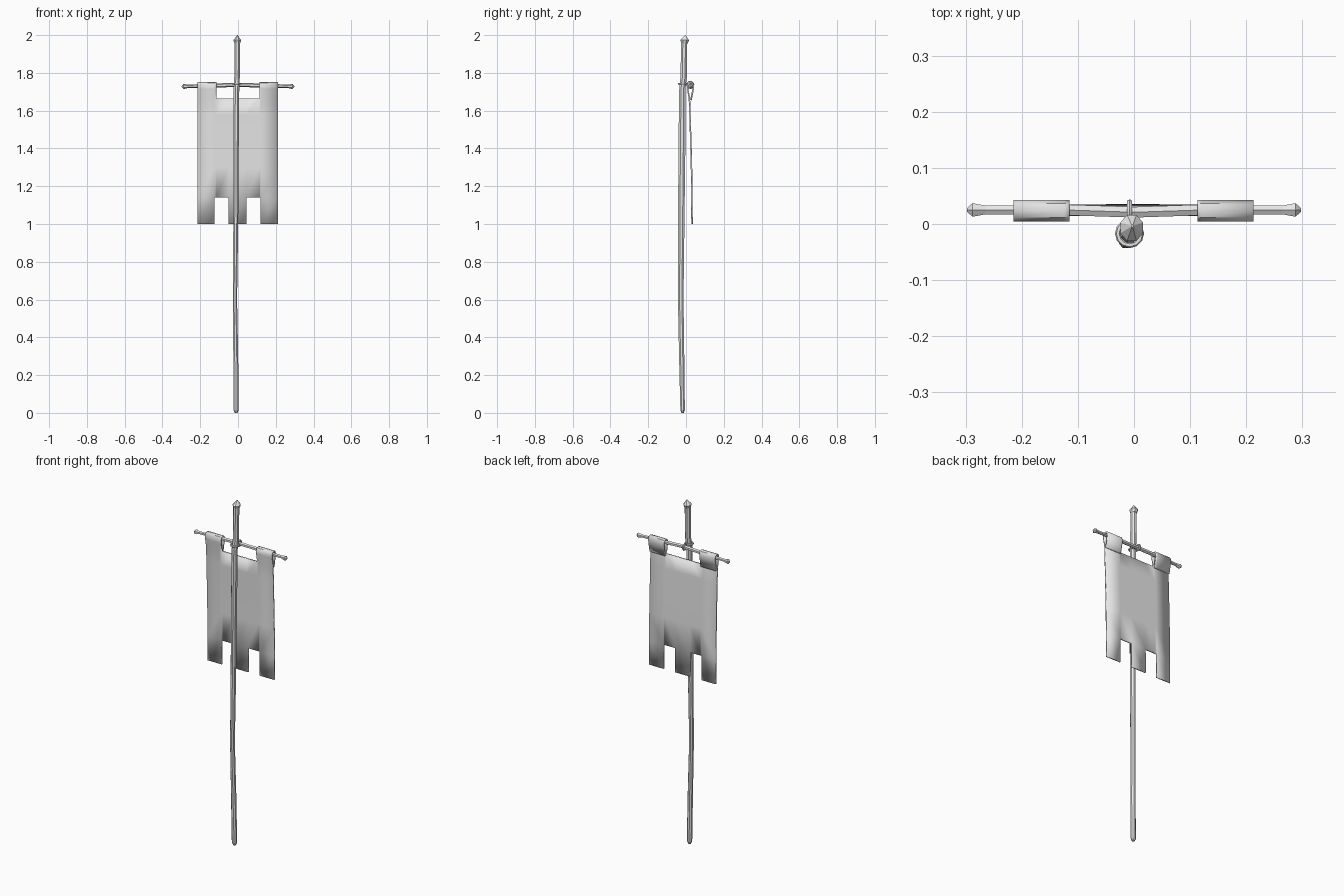
import bpy, bmesh, math
from mathutils import Vector

cube = bpy.data.objects.get("Cube")
if cube:
    bpy.data.objects.remove(cube)

grey = bpy.data.materials.new("plain_grey")
grey.use_nodes = True
COLOUR = (0.8, 0.8, 0.8, 1)
grey.diffuse_color = COLOUR
grey.node_tree.nodes["Principled BSDF"].inputs["Base Color"].default_value = COLOUR


def finish(name, bm):
    bmesh.ops.recalc_face_normals(bm, faces=bm.faces)
    mesh = bpy.data.meshes.new(name)
    bm.to_mesh(mesh)
    bm.free()
    mesh.materials.append(grey)
    obj = bpy.data.objects.new(name, mesh)
    bpy.context.scene.collection.objects.link(obj)
    return obj


def rod(name, stations, axis, sides):
    """Faceted rod through (centre, radius a, radius b) stations."""
    u, v = (Vector((1, 0, 0)), Vector((0, 1, 0))) if axis == "z" else (Vector((0, 1, 0)), Vector((0, 0, 1)))
    bm = bmesh.new()
    rings = []
    for centre, ra, rb in stations:
        angles = [2 * math.pi * (i + 0.5) / sides for i in range(sides)]
        rings.append([bm.verts.new(Vector(centre) + u * ra * math.cos(a) + v * rb * math.sin(a)) for a in angles])
    for low, high in zip(rings, rings[1:]):
        for i in range(sides):
            j = (i + 1) % sides
            bm.faces.new((low[i], low[j], high[j], high[i]))
    bm.faces.new(rings[0])
    bm.faces.new(rings[-1])
    return finish(name, bm)


def smooth(obj, angle):
    bpy.ops.object.select_all(action="DESELECT")
    obj.select_set(True)
    bpy.context.view_layer.objects.active = obj
    bpy.ops.object.shade_smooth_by_angle(angle=math.radians(angle))


# Slightly crooked wooden pole
rod("pole", [
    ((-0.01, -0.018, 0.0), 0.008, 0.007),
    ((-0.01, -0.018, 0.015), 0.015, 0.013),
    ((-0.012, -0.023, 0.3), 0.014, 0.015),
    ((-0.016, -0.028, 0.6), 0.012, 0.016),
    ((-0.012, -0.025, 1.0), 0.014, 0.018),
    ((-0.010, -0.022, 1.4), 0.015, 0.02),
    ((-0.008, -0.019, 1.72), 0.016, 0.018),
    ((-0.005, -0.012, 1.78), 0.016, 0.018),
    ((-0.004, -0.010, 1.96), 0.016, 0.018),
], "z", 8)

# Pointed cap of the pole
rod("pole_tip", [
    ((-0.004, -0.008, 1.955), 0.016, 0.018),
    ((-0.004, -0.007, 1.973), 0.022, 0.025),
    ((-0.003, -0.004, 2.0), 0.002, 0.002),
], "z", 8)

# Crossbar with flared ends
half = [(0.298, 0.003, 1.728), (0.288, 0.014, 1.728), (0.265, 0.009, 1.729), (0.12, 0.011, 1.733)]
stations = [((-x, 0.025, z), r, r) for x, r, z in half]
stations += [((0, 0.021, 1.737), 0.011, 0.011)]
stations += [((x, 0.025, z), r, r) for x, r, z in reversed(half)]
rod("crossbar", stations, "x", 6)

# Lashing: one loop around the pole, one around the crossbar
for name, place, turn, radius in [
    ("pole_lashing", (-0.008, -0.017, 1.742), 0, 0.021),
    ("bar_lashing", (-0.008, 0.023, 1.737), math.pi / 2, 0.016),
]:
    bpy.ops.mesh.primitive_torus_add(major_segments=12, minor_segments=6, major_radius=radius,
                                     minor_radius=0.005, location=place, rotation=(0, turn, 0))
    loop = bpy.context.object
    loop.name = name
    loop.data.materials.append(grey)
    smooth(loop, 40)

# Banner: a sheet with notched hem and two tabs wrapped over the bar
columns = [-0.215, -0.125, -0.115, -0.05, 0.045, 0.113, 0.12, 0.213]
path = [(0.032, 1.0), (0.031, 1.14), (0.029, 1.3), (0.025, 1.45), (0.021, 1.58), (0.018, 1.665),
        (0.009, 1.715), (0.008, 1.733), (0.014, 1.744), (0.024, 1.747), (0.034, 1.744),
        (0.039, 1.733), (0.038, 1.715), (0.026, 1.655)]
HEM, TOP = 1, 5
bm = bmesh.new()
grid = [[bm.verts.new((x, y, z)) for x in columns] for y, z in path]
for r in range(len(path) - 1):
    for c in range(len(columns) - 1):
        middle = (columns[c] + columns[c + 1]) / 2
        if r < HEM:
            keep = abs(middle) < 0.05 or abs(middle) > 0.12
        elif r >= TOP:
            keep = abs(middle) > 0.114
        else:
            keep = True
        if keep:
            bm.faces.new((grid[r][c], grid[r][c + 1], grid[r + 1][c + 1], grid[r + 1][c]))
bmesh.ops.delete(bm, geom=[v for v in bm.verts if not v.link_faces], context="VERTS")
banner = finish("banner", bm)
thick = banner.modifiers.new("cloth_thickness", "SOLIDIFY")
thick.thickness = 0.008
thick.offset = 0
smooth(banner, 40)
